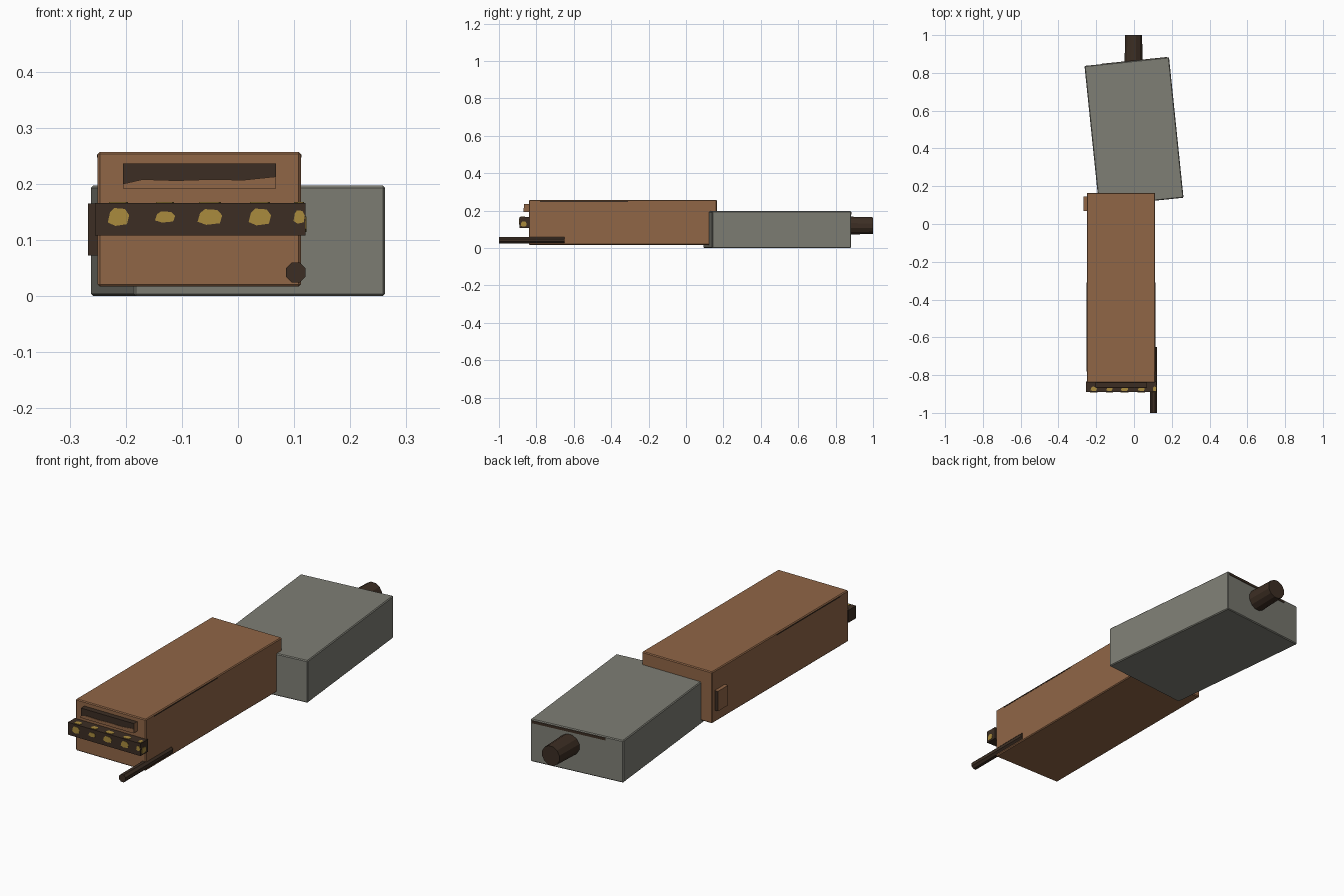
import bpy, bmesh, math
from mathutils import Matrix, Vector

cube = bpy.data.objects.get("Cube")
if cube:
    bpy.data.objects.remove(cube, do_unlink=True)


def material(name, rgb):
    m = bpy.data.materials.new(name)
    m.use_nodes = True
    m.diffuse_color = (*rgb, 1)
    m.node_tree.nodes["Principled BSDF"].inputs["Base Color"].default_value = (*rgb, 1)
    return m


brown = material("rust brown", (0.28, 0.132, 0.062))
grey = material("warm grey", (0.21, 0.21, 0.178))
dark = material("dark brown", (0.045, 0.027, 0.017))
yellow = material("dull yellow", (0.40, 0.26, 0.048))


def finish(name, bm, mats):
    bmesh.ops.recalc_face_normals(bm, faces=bm.faces)
    mesh = bpy.data.meshes.new(name)
    bm.to_mesh(mesh)
    bm.free()
    for m in mats:
        mesh.materials.append(m)
    ob = bpy.data.objects.new(name, mesh)
    bpy.context.collection.objects.link(ob)
    return ob


def box(name, lo, hi, mats, bevel=0, turn=0, rule=None):
    """Box from corner to corner; rule(normal) picks the material index."""
    lo, hi = Vector(lo), Vector(hi)
    bm = bmesh.new()
    bmesh.ops.create_cube(bm, size=1, matrix=Matrix.Diagonal((*(hi - lo), 1)))
    if rule:
        bm.normal_update()
        for f in bm.faces:
            f.material_index = rule(f.normal)
    if bevel:
        bmesh.ops.bevel(bm, geom=bm.edges[:], offset=bevel, segments=1, affect='EDGES')
    ob = finish(name, bm, mats)
    ob.location = (lo + hi) / 2
    ob.rotation_euler.z = math.radians(turn)
    return ob


def rod(name, start, end, r1, r2, sides):
    """Capped round bar running along y."""
    start, end = Vector(start), Vector(end)
    bm = bmesh.new()
    bmesh.ops.create_cone(bm, cap_ends=True, segments=sides, radius1=r1, radius2=r2,
                          depth=(end - start).length)
    bmesh.ops.rotate(bm, verts=bm.verts, matrix=Matrix.Rotation(math.pi / sides, 3, 'Z'))
    bmesh.ops.rotate(bm, verts=bm.verts, matrix=Matrix.Rotation(-math.pi / 2, 3, 'X'))
    ob = finish(name, bm, [dark])
    ob.location = (start + end) / 2
    return ob


def patch(name, centre, across, up, mat):
    """Thin ragged paint patch spanned by two half-axes."""
    across, up = Vector(across), Vector(up)
    bm = bmesh.new()
    ring = [(-1, -.6), (-.3, -1), (.8, -.8), (1, .2), (.6, .9), (-.4, 1), (-.8, .5)]
    face = bm.faces.new([bm.verts.new(across * a + up * b) for a, b in ring])
    out = bmesh.ops.extrude_face_region(bm, geom=[face])["geom"]
    verts = [v for v in out if isinstance(v, bmesh.types.BMVert)]
    bmesh.ops.translate(bm, verts=verts, vec=across.cross(up).normalized() * 0.002)
    ob = finish(name, bm, [mat])
    ob.location = centre
    return ob


# Main bodies
box("front_body", (-0.25, -0.84, 0.017), (0.112, 0.165, 0.257), [brown], 0.004)
box("rear_body", (-0.225, 0.114, 0), (0.225, 0.862, 0.197), [grey], 0.004, 5.9)

# Rear stub and lower rod
rod("rear_stub", (-0.002, 0.82, 0.12), (-0.002, 1.0, 0.12), 0.051, 0.046, 12)
rod("lower_rod", (0.103, -1.0, 0.042), (0.103, -0.65, 0.042), 0.019, 0.019, 8)

# Striped front bar with worn paint on its front, top and end
box("front_bar", (-0.255, -0.89, 0.108), (0.12, -0.835, 0.166), [dark])
for i, (x, half, tall) in enumerate([(-0.213, .019, .016), (-0.13, .018, .010),
                                    (-0.05, .022, .014), (0.039, .02, .015),
                                    (0.109, .010, .012)]):
    patch(f"bar_front_patch_{i}", (x, -0.89, 0.141), (half, 0, 0), (0, 0, tall), yellow)
    patch(f"bar_top_patch_{i}", (x, -0.873, 0.166), (half * .9, 0, 0), (0, 0.012, 0), yellow)
patch("bar_end_patch", (0.12, -0.868, 0.128), (0, 0.016, 0), (0, 0, 0.014), yellow)

# Dark slot block with a worn lower lip
box("slot_block", (-0.205, -0.865, 0.192), (0.068, -0.835, 0.236), [brown, dark],
    rule=lambda n: 1 if n.y < -.5 or n.z > .5 else 0)
bm = bmesh.new()
lip = [(-.205, .192), (.068, .192), (.068, .213), (.01, .207), (-.05, .208),
       (-.11, .206), (-.17, .208), (-.205, .200)]
bm.faces.new([bm.verts.new((x, -0.8665, z)) for x, z in lip])
lip_plate = finish("slot_lip", bm, [brown])
lip_plate.modifiers.new("thickness", 'SOLIDIFY').thickness = 0.002

# Side plate
box("side_plate", (-0.267, 0.07, 0.072), (-0.245, 0.145, 0.165), [brown, dark],
    rule=lambda n: 1 if abs(n.y) > .5 else 0)

# Dark seams along the upper edges
for side, x in (("left", 0.112), ("right", -0.25)):
    box(f"{side}_seam", (x - .001, -0.78, 0.247), (x + .001, -0.31, 0.252), [dark])
seam = box("rear_seam", (-0.14, 0.861, 0.180), (0.215, 0.864, 0.192), [dark])
pivot = Vector((0, 0.488, 0))
turn = Matrix.Rotation(math.radians(5.9), 4, 'Z')
seam.matrix_world = (Matrix.Translation(pivot) @ turn @
                     Matrix.Translation(seam.location - pivot))
